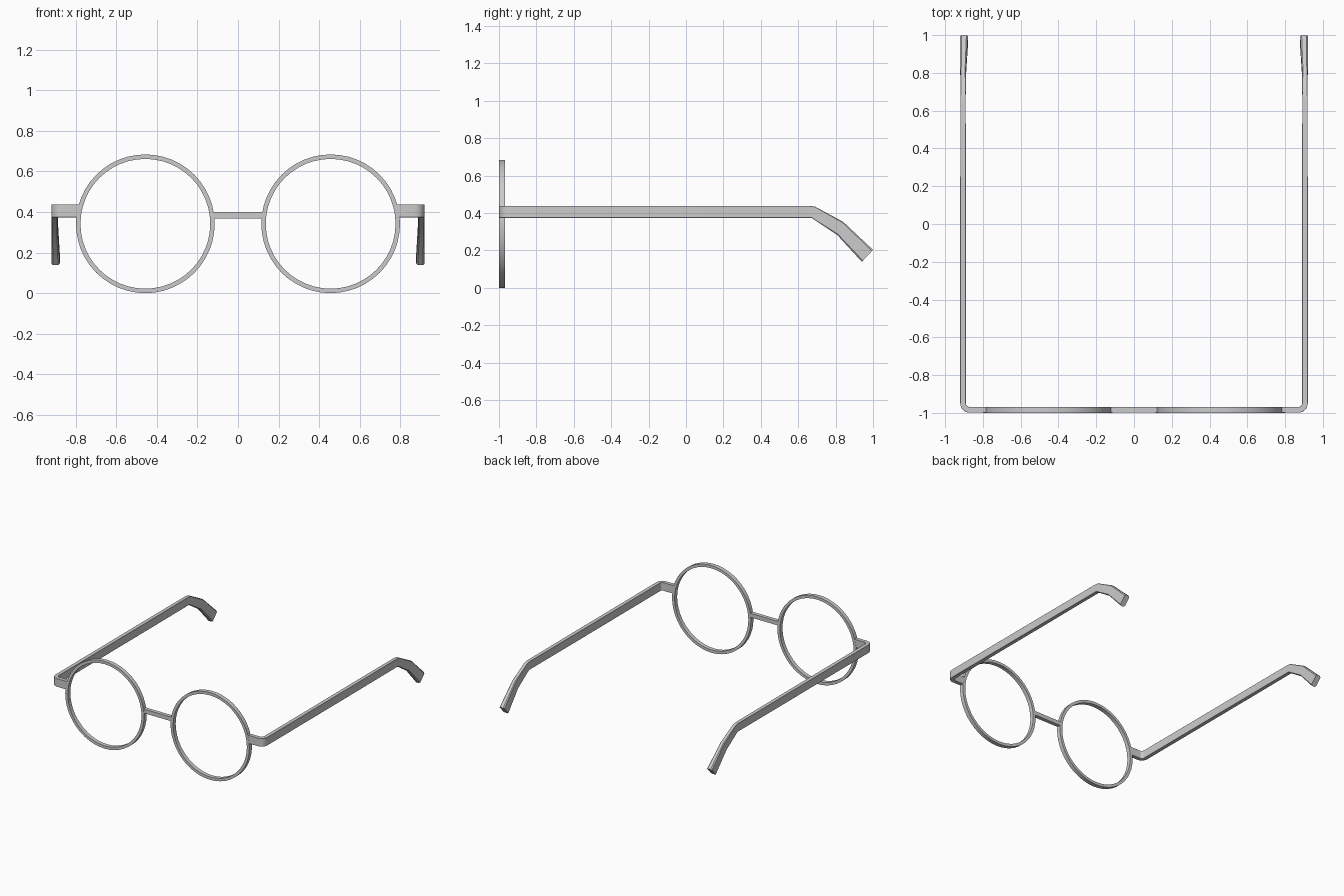
import bpy, bmesh, math
from mathutils import Vector

if "Cube" in bpy.data.objects:
    bpy.data.objects.remove(bpy.data.objects["Cube"])


def finish(name, bm, mirror=False, angle=30):
    bmesh.ops.recalc_face_normals(bm, faces=bm.faces)
    me = bpy.data.meshes.new(name)
    bm.to_mesh(me)
    bm.free()
    ob = bpy.data.objects.new(name, me)
    bpy.context.collection.objects.link(ob)
    if mirror:
        m = ob.modifiers.new("Mirror", 'MIRROR')
        m.use_mirror_merge = False
    bpy.ops.object.select_all(action='DESELECT')
    ob.select_set(True)
    bpy.context.view_layer.objects.active = ob
    bpy.ops.object.shade_smooth_by_angle(angle=math.radians(angle))
    return ob


def skin(bm, loops, closed=False):
    rows = [[bm.verts.new(p) for p in loop] for loop in loops]
    n = len(rows[0])
    pairs = list(zip(rows, rows[1:]))
    if closed:
        pairs.append((rows[-1], rows[0]))
    else:
        bm.faces.new(rows[0])
        bm.faces.new(rows[-1])
    for a, b in pairs:
        for i in range(n):
            j = (i + 1) % n
            bm.faces.new((a[i], a[j], b[j], b[i]))


FRONT, BACK = -1.0, -0.968
CX, R_OUT, R_IN = 0.457, 0.342, 0.32

# Round lens rims with a square section
bm = bmesh.new()
loops = []
for i in range(48):
    t = 2 * math.pi * i / 48
    c, s = math.cos(t), math.sin(t)
    loops.append([(CX + r * c, y, R_OUT + r * s) for r, y in
                  ((R_OUT, FRONT), (R_OUT, BACK), (R_IN, BACK), (R_IN, FRONT))])
skin(bm, loops, closed=True)
finish("lens_rim", bm, mirror=True)

# Straight bridge between the rims
bm = bmesh.new()
bmesh.ops.create_cube(bm, size=1)
for v in bm.verts:
    v.co = Vector((v.co.x * 0.25, v.co.y * 0.03 - 0.983, v.co.z * 0.032 + 0.384))
finish("bridge", bm)


# Temple arm: hinge stub, rounded corner, long bar, drooping ear tip
def section(top, bottom, across, thick, chamfer):
    top, bottom = Vector(top), Vector(bottom)
    mid, up = (top + bottom) / 2, (top - bottom) / 2
    side = Vector(across).normalized() * thick / 2
    k = 1 - chamfer * thick / 2 / up.length
    f = 1 - chamfer
    return [mid + side * a + up * b for a, b in
            ((f, 1), (1, k), (1, -k), (f, -1), (-f, -1), (-1, -k), (-1, k), (-f, 1))]


ZT, ZB = 0.438, 0.374
ym = (FRONT + BACK) / 2
loops = [section((0.778, ym, ZT), (0.778, ym, ZB), (0, -1, 0), 0.03, 0.05)]
for i in range(7):
    t = math.pi / 2 * i / 6
    d = Vector((math.sin(t), -math.cos(t), 0))
    p = Vector((0.870, ym + 0.035, 0)) + d * 0.035
    loops.append(section((p.x, p.y, ZT), (p.x, p.y, ZB), d, 0.03, 0.05))
X = (1, 0, 0)
loops += [
    section((0.905, 0.18, ZT), (0.905, 0.18, ZB), X, 0.030, 0.05),
    section((0.905, 0.66, ZT), (0.905, 0.65, ZB), X, 0.028, 0.08),
    section((0.905, 0.69, 0.434), (0.905, 0.672, 0.373), X, 0.028, 0.15),
    section((0.904, 0.84, 0.353), (0.904, 0.808, 0.283), X, 0.032, 0.35),
    section((0.900, 1.00, 0.203), (0.900, 0.94, 0.139), X, 0.042, 0.4),
]
bm = bmesh.new()
skin(bm, loops)
finish("temple_arm", bm, mirror=True, angle=40)
